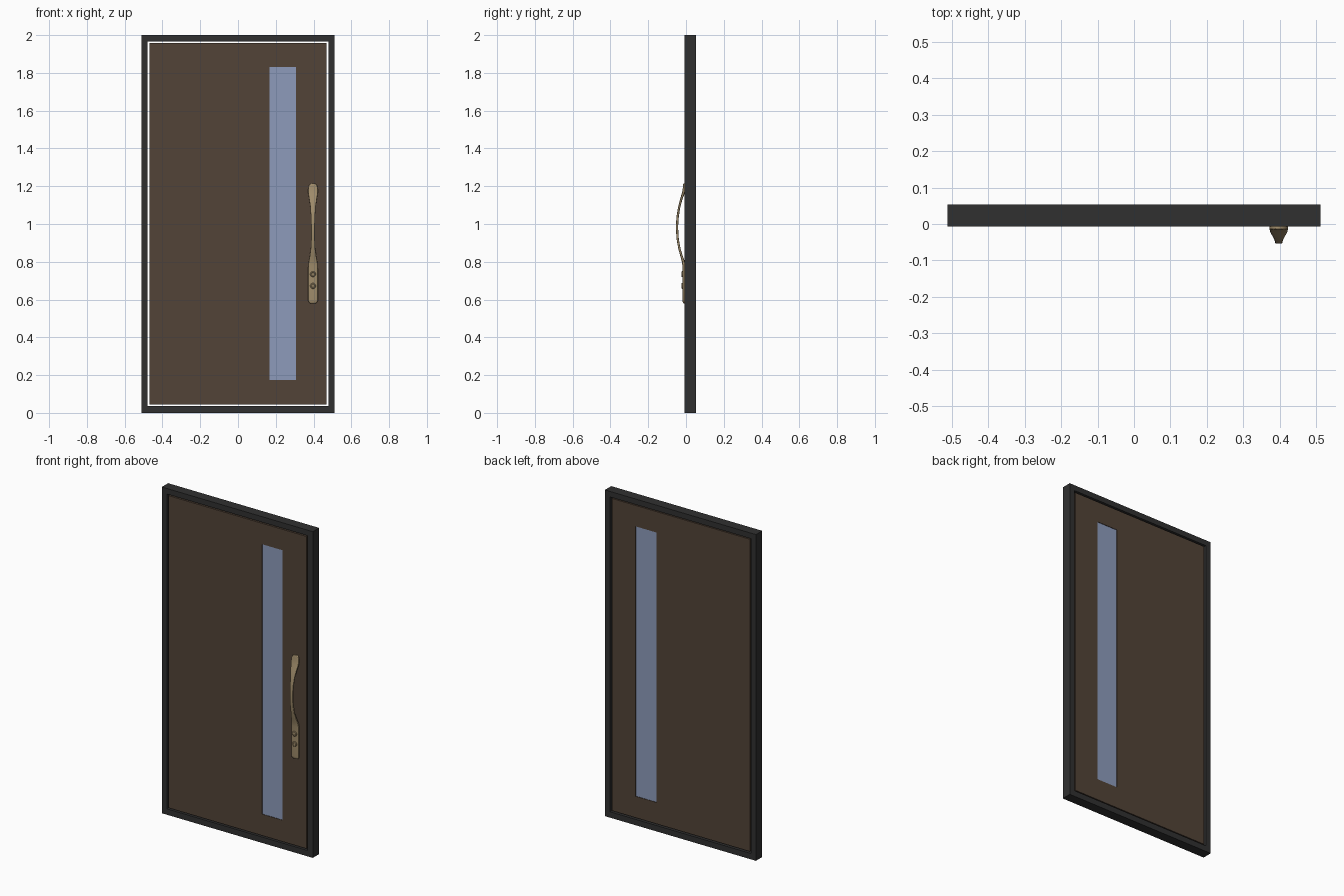
import bpy, bmesh, math

if "Cube" in bpy.data.objects:
    bpy.data.objects.remove(bpy.data.objects["Cube"])


def material(name, rgb):
    m = bpy.data.materials.new(name)
    m.diffuse_color = (*rgb, 1)
    m.use_nodes = True
    m.node_tree.nodes["Principled BSDF"].inputs["Base Color"].default_value = m.diffuse_color
    return m


FRAME = material("charcoal", (0.03, 0.03, 0.03))
WOOD = material("dark_brown", (0.085, 0.057, 0.038))
GLASS = material("blue_glass", (0.27, 0.33, 0.50))
BRASS = material("aged_brass", (0.36, 0.27, 0.15))


def finish(name, bm, mat, smooth=None):
    bmesh.ops.recalc_face_normals(bm, faces=bm.faces)
    me = bpy.data.meshes.new(name)
    bm.to_mesh(me)
    bm.free()
    ob = bpy.data.objects.new(name, me)
    bpy.context.collection.objects.link(ob)
    me.materials.append(mat)
    if smooth:
        bpy.ops.object.select_all(action='DESELECT')
        ob.select_set(True)
        bpy.context.view_layer.objects.active = ob
        bpy.ops.object.shade_smooth_by_angle(angle=math.radians(smooth))
    return ob


def rect_loop(bm, r, y):
    x0, x1, z0, z1 = r
    return [bm.verts.new((x, y, z)) for x, z in ((x0, z0), (x1, z0), (x1, z1), (x0, z1))]


def slab(name, outer, y0, y1, mat, inner=None):
    """Upright rectangular slab, optionally with a rectangular opening."""
    bm = bmesh.new()
    loops = [rect_loop(bm, outer, y0), rect_loop(bm, outer, y1)]
    if inner:
        loops += [rect_loop(bm, inner, y1), rect_loop(bm, inner, y0)]
        loops.append(loops[0])
    else:
        bm.faces.new(loops[0])
        bm.faces.new(loops[1])
    for a, b in zip(loops, loops[1:]):
        for i in range(4):
            j = (i + 1) % 4
            bm.faces.new((a[i], a[j], b[j], b[i]))
    return finish(name, bm, mat)


# Outer frame, door leaf with window opening, and glazing
window = (0.166, 0.306, 0.175, 1.83)
slab("door_frame", (-0.512, 0.512, 0, 2), -0.007, 0.054, FRAME, (-0.478, 0.478, 0.036, 1.966))
slab("door_leaf", (-0.468, 0.468, 0.044, 1.958), -0.005, 0.050, WOOD, window)
slab("window_glass", window, -0.002, 0.047, GLASS)

# Pull handle: rows of (z, half width, front y, back y)
HX = 0.397
sections = [
    (0.580, 0.015, -0.014, -0.004), (0.584, 0.021, -0.017, -0.004),
    (0.595, 0.026, -0.018, -0.004), (0.700, 0.026, -0.018, -0.004),
    (0.780, 0.025, -0.019, -0.004), (0.805, 0.022, -0.023, -0.007),
    (0.830, 0.017, -0.030, -0.017), (0.870, 0.012, -0.041, -0.029),
    (0.920, 0.010, -0.050, -0.038), (0.985, 0.010, -0.054, -0.042),
    (1.040, 0.011, -0.050, -0.038), (1.090, 0.014, -0.042, -0.030),
    (1.130, 0.020, -0.032, -0.019), (1.160, 0.025, -0.023, -0.008),
    (1.180, 0.026, -0.018, -0.004), (1.200, 0.023, -0.016, -0.004),
    (1.210, 0.017, -0.015, -0.004), (1.215, 0.008, -0.014, -0.004)]
N = 16
bm = bmesh.new()
rings = []
for z, w, yf, yb in sections:
    ring = []
    for k in range(N):
        a = math.tau * k / N
        c, s = math.cos(a), math.sin(a)
        # rounded-box cross-section
        px = math.copysign(abs(c) ** 0.5, c) * w
        py = (yf + yb) / 2 + math.copysign(abs(s) ** 0.5, s) * (yb - yf) / 2
        ring.append(bm.verts.new((HX + px, py, z)))
    rings.append(ring)
for a, b in zip(rings, rings[1:]):
    for i in range(N):
        j = (i + 1) % N
        bm.faces.new((a[i], a[j], b[j], b[i]))
bm.faces.new(rings[0])
bm.faces.new(rings[-1])
finish("pull_handle", bm, BRASS, 40)

# Two lock studs on the lower plate, each turned from a small profile
stud_profile = [(0.015, -0.015), (0.015, -0.022), (0.012, -0.025), (0.008, -0.025), (0.007, -0.023)]
for n, z in enumerate((0.735, 0.672)):
    bm = bmesh.new()
    rings = [[bm.verts.new((HX + r * math.cos(math.tau * k / 24), y,
                            z + r * math.sin(math.tau * k / 24))) for k in range(24)]
             for r, y in stud_profile]
    for a, b in zip(rings, rings[1:]):
        for i in range(24):
            j = (i + 1) % 24
            bm.faces.new((a[i], a[j], b[j], b[i]))
    bm.faces.new(rings[0])
    bm.faces.new(rings[-1])
    finish(f"lock_stud_{n + 1}", bm, BRASS, 30)
